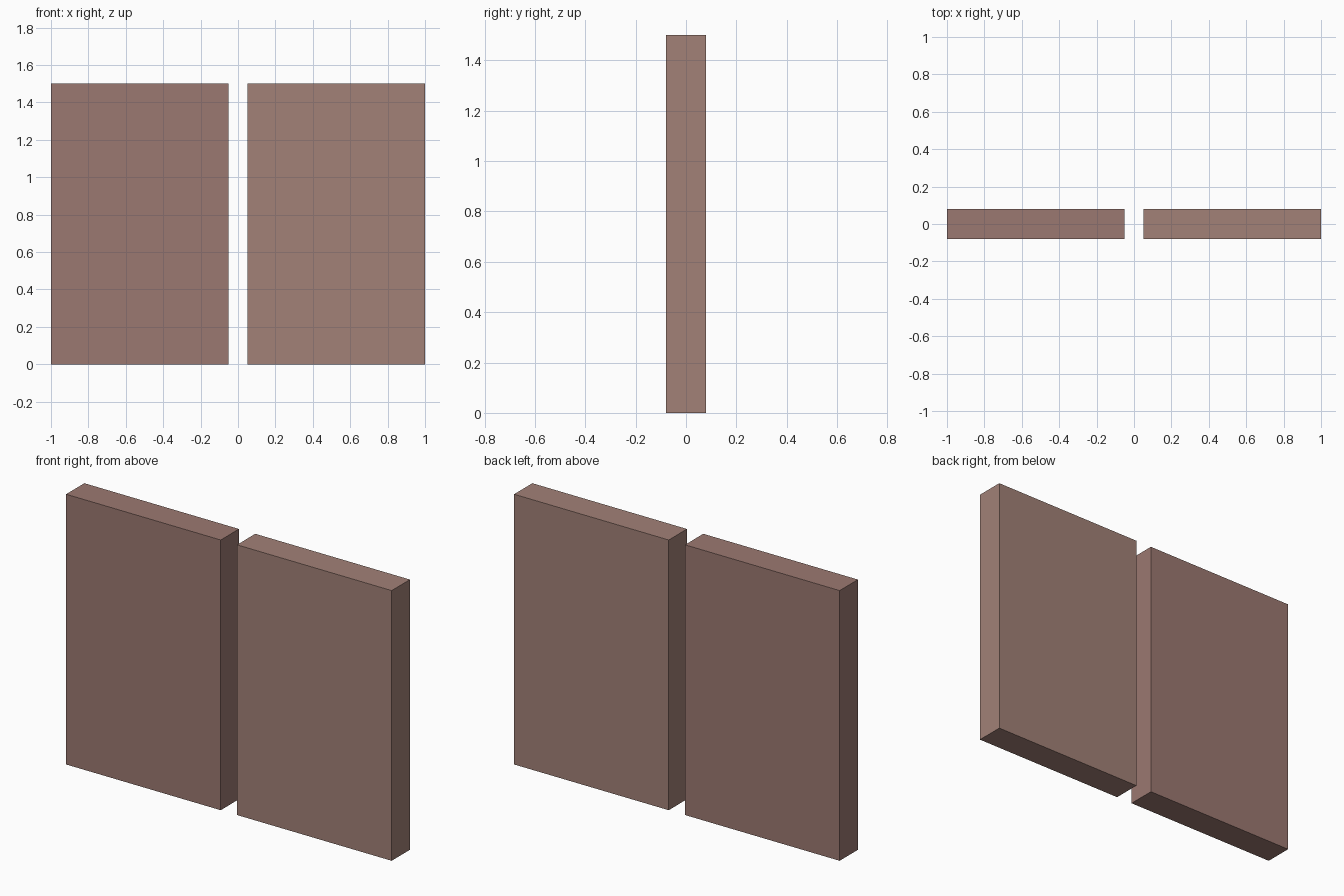
import bpy

if "Cube" in bpy.data.objects:
    bpy.data.objects.remove(bpy.data.objects["Cube"])

WIDTH, DEPTH, HEIGHT, GAP = 0.95, 0.16, 1.5, 0.1


def panel(name, side, color):
    """Flat upright slab on one side of the central gap."""
    x = side * (GAP + WIDTH) / 2
    bpy.ops.mesh.primitive_cube_add(size=1, location=(x, 0, HEIGHT / 2))
    obj = bpy.context.object
    obj.name = name
    obj.scale = (WIDTH, DEPTH, HEIGHT)
    bpy.ops.object.transform_apply(location=False, rotation=False, scale=True)
    mat = bpy.data.materials.new(name + "_brown")
    mat.diffuse_color = color
    mat.use_nodes = True
    mat.node_tree.nodes["Principled BSDF"].inputs["Base Color"].default_value = mat.diffuse_color
    obj.data.materials.append(mat)


# Two matching panels, the left one slightly redder
panel("left_panel", -1, (0.33, 0.19, 0.165, 1))
panel("right_panel", 1, (0.36, 0.22, 0.185, 1))
